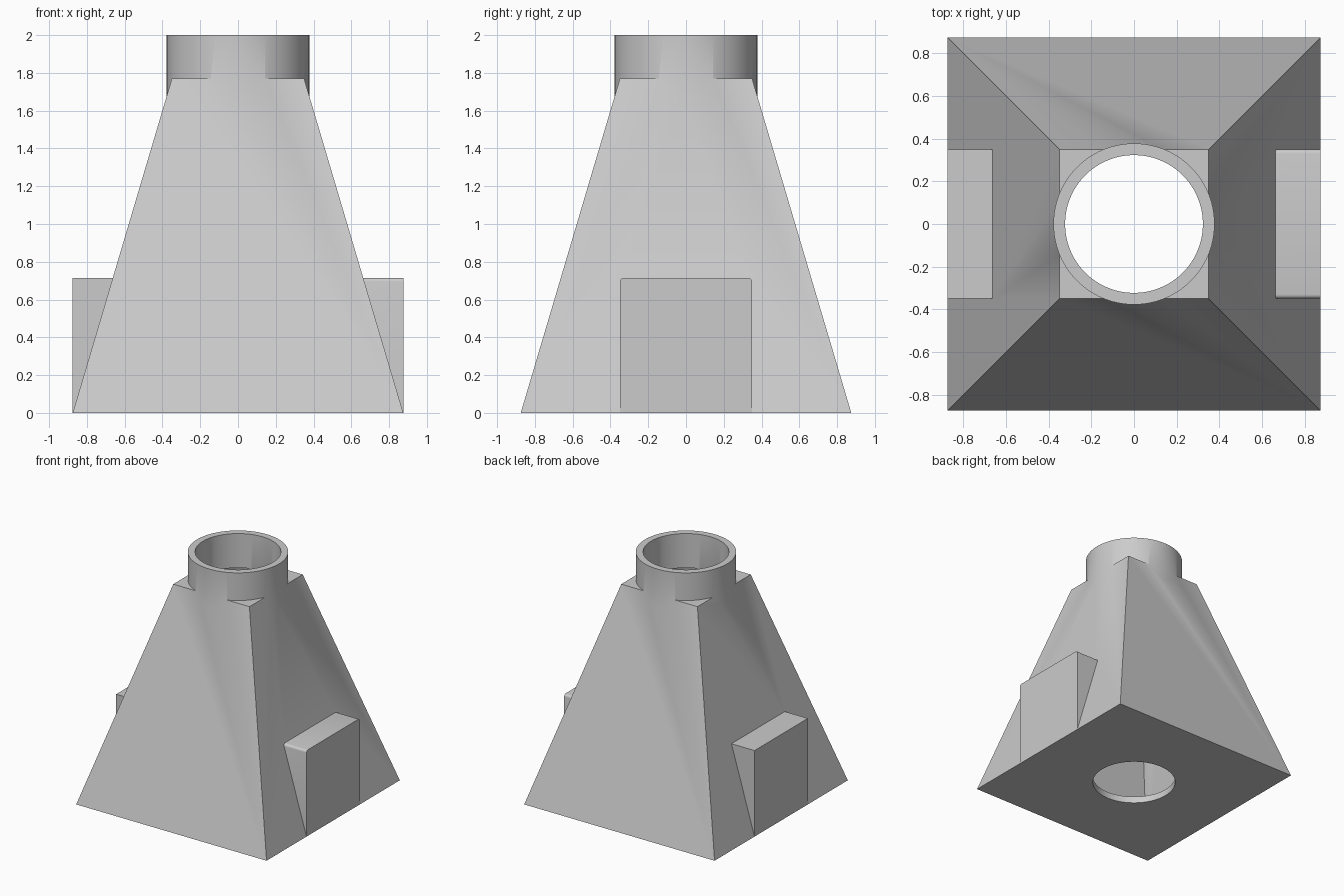
import bpy, bmesh
from mathutils import Matrix

if "Cube" in bpy.data.objects:
    bpy.data.objects.remove(bpy.data.objects["Cube"], do_unlink=True)

BASE, TOP, HEIGHT = 0.875, 0.35, 1.77   # half widths and height of the tapered body
WALL, BORE, RING = 0.055, 0.323, 0.378
SLOPE = (BASE - TOP) / HEIGHT

grey = bpy.data.materials.new("plain_grey")
grey.use_nodes = True
colour = (0.6, 0.6, 0.6, 1)
grey.diffuse_color = colour
grey.node_tree.nodes["Principled BSDF"].inputs["Base Color"].default_value = colour


def make_object(name, bm):
    bmesh.ops.recalc_face_normals(bm, faces=bm.faces)
    mesh = bpy.data.meshes.new(name)
    bm.to_mesh(mesh)
    bm.free()
    mesh.materials.append(grey)
    obj = bpy.data.objects.new(name, mesh)
    bpy.context.collection.objects.link(obj)
    return obj


def frustum(name, z0, z1, inset):
    """Square tapered block following the body's slope."""
    bm = bmesh.new()
    bmesh.ops.create_cube(bm, size=2)
    for v in bm.verts:
        z = z0 if v.co.z < 0 else z1
        half = BASE - SLOPE * z - inset
        v.co = (v.co.x * half, v.co.y * half, z)
    return make_object(name, bm)


def cylinder(name, radius, length, centre, along_x=False):
    bm = bmesh.new()
    bmesh.ops.create_cone(bm, cap_ends=True, segments=96, radius1=radius,
                          radius2=radius, depth=length)
    if along_x:
        bm.transform(Matrix.Rotation(1.5707963, 4, 'Y'))
    bm.transform(Matrix.Translation(centre))
    return make_object(name, bm)


def side_block(name, side):
    """Square port housing with rounded upper edges."""
    bm = bmesh.new()
    bmesh.ops.create_cube(bm, size=1)
    x0, x1, height = 0.62, BASE, 0.715
    for v in bm.verts:
        x = x1 if v.co.x > 0 else x0
        v.co = (side * x, v.co.y * 0.70, (v.co.z + 0.5) * height)
    edges = [e for e in bm.edges
             if all(v.co.z > 0.5 for v in e.verts)
             and abs(e.verts[0].co.x - e.verts[1].co.x) > 0.1]
    bmesh.ops.bevel(bm, geom=edges, offset=0.02, segments=4, profile=0.5, affect='EDGES')
    return make_object(name, bm)


def combine(target, tool, operation):
    mod = target.modifiers.new(operation.lower(), 'BOOLEAN')
    mod.operation = operation
    mod.solver = 'EXACT'
    mod.object = tool
    bpy.context.view_layer.objects.active = target
    bpy.ops.object.modifier_apply(modifier=mod.name)
    bpy.data.objects.remove(tool, do_unlink=True)


# Solid outer form: tapered body, top collar, two side housings
body = frustum("tapered_body", 0, HEIGHT, 0)
combine(body, cylinder("collar", RING, 0.5, (0, 0, 1.75)), 'UNION')
for side, label in ((1, "left"), (-1, "right")):
    combine(body, side_block(label + "_port_block", side), 'UNION')

# Hollow interior, then the vertical bore and the cross tunnel
combine(body, frustum("cavity", WALL, HEIGHT - WALL, WALL), 'DIFFERENCE')
combine(body, cylinder("bore", BORE, 3, (0, 0, 1)), 'DIFFERENCE')
combine(body, cylinder("tunnel", BORE, 3, (0, 0, 0.365), True), 'DIFFERENCE')

# Smooth round surfaces, crisp corners
bpy.ops.object.select_all(action='DESELECT')
body.select_set(True)
bpy.context.view_layer.objects.active = body
bpy.ops.object.shade_smooth_by_angle(angle=0.52)
